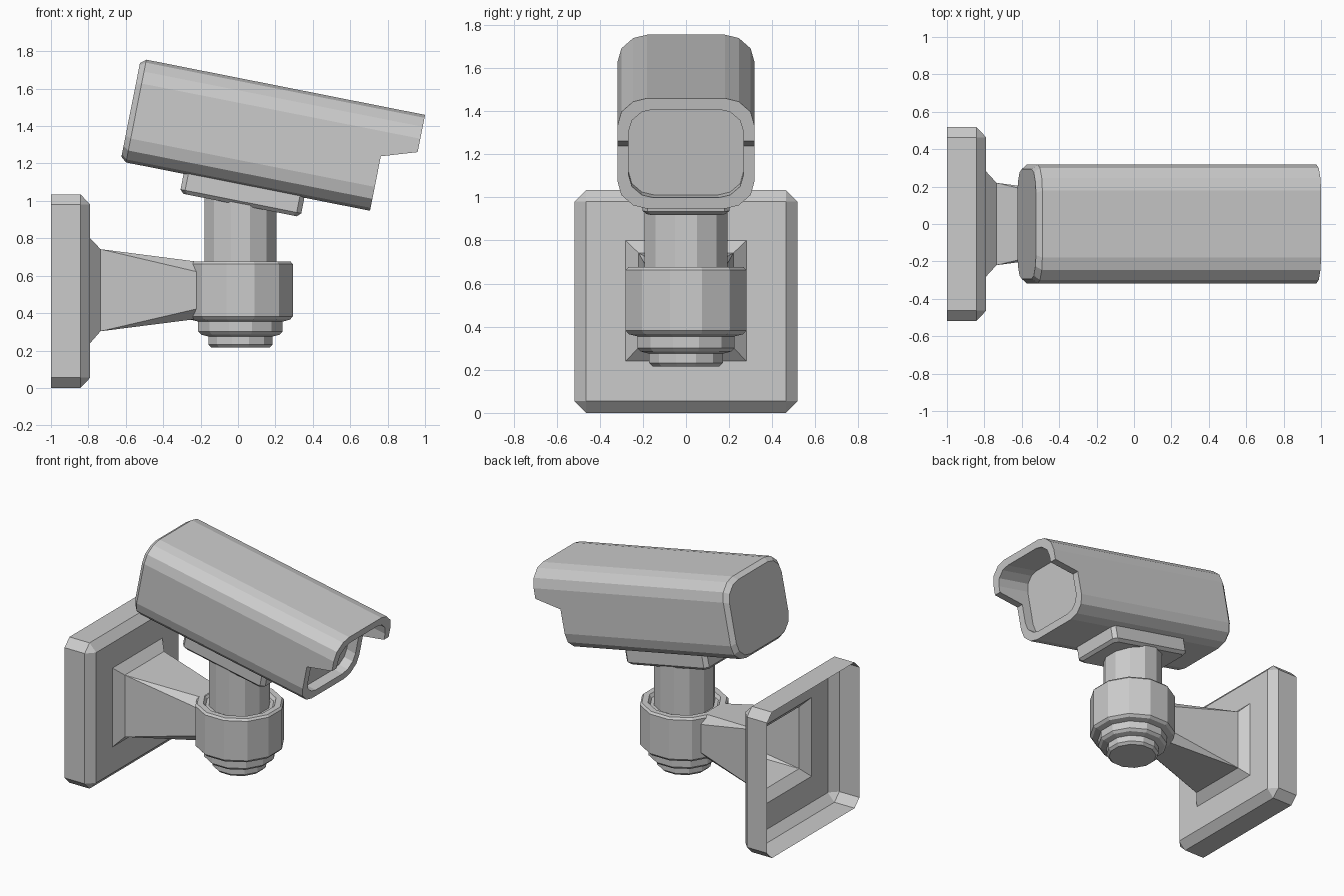
import bpy, bmesh, math

if "Cube" in bpy.data.objects:
    bpy.data.objects.remove(bpy.data.objects["Cube"])

TILT = math.radians(11.2)
S, C = math.sin(TILT), math.cos(TILT)


def tilted(u, y, v):
    """Camera-local (along, across, up) to world, pivoting at the top rear edge."""
    return (-0.49 + u * C + v * S, y, 1.755 - u * S + v * C)


def finish(bm, name):
    bmesh.ops.remove_doubles(bm, verts=bm.verts, dist=0.0005)
    bmesh.ops.recalc_face_normals(bm, faces=bm.faces)
    me = bpy.data.meshes.new(name)
    bm.to_mesh(me)
    bm.free()
    ob = bpy.data.objects.new(name, me)
    bpy.context.collection.objects.link(ob)
    return ob


def ring(bm, pts):
    return [bm.verts.new(p) for p in pts]


def bridge(bm, a, b, segs=None):
    n = len(a)
    for i in (range(n) if segs is None else segs):
        j = (i + 1) % n
        bm.faces.new((a[i], a[j], b[j], b[i]))


def loft(name, rings, cap_start=True, cap_end=True):
    bm = bmesh.new()
    rs = [ring(bm, r) for r in rings]
    for a, b in zip(rs, rs[1:]):
        bridge(bm, a, b)
    if cap_start:
        bm.faces.new(rs[0])
    if cap_end:
        bm.faces.new(rs[-1])
    return finish(bm, name)


# Camera housing: rounded section, recessed front plate and overhanging hood
corner = [(0.318, -0.13), (0.30, -0.065), (0.245, -0.016), (0.18, 0.0)]
low = [(y, -0.56 - v) for y, v in corner]
arch = [(0.318, -0.263)] + corner + [(-y, v) for y, v in corner[::-1]] + [(-0.318, -0.263)]
section = arch + [(-y, v) for y, v in low] + low[::-1]
NA, N = len(arch), len(section)


def sect(u, inset=0.0, end_v=-0.263, pts=section):
    out = []
    for i, (y, v) in enumerate(pts):
        v = end_v if i in (0, NA - 1) else -0.28 + (v + 0.28) * (1 - inset / 0.28)
        out.append(tilted(u, y * (1 - inset / 0.318), v))
    return out


bm = bmesh.new()
cap = ring(bm, sect(-0.03, 0.025))
back = ring(bm, sect(0.0))
front = ring(bm, sect(1.33))
front_in = ring(bm, sect(1.33, 0.052))
plate = ring(bm, sect(1.26, 0.052))
hood = ring(bm, sect(1.519, 0, -0.203, arch))
hood_in = ring(bm, sect(1.519, 0.052, -0.203, arch))
bm.faces.new(cap)
bridge(bm, cap, back)
bridge(bm, back, front)
bridge(bm, front, front_in, range(NA - 1, N))
bridge(bm, front, hood, []) 
for a, b in ((front[:NA], hood), (hood, hood_in), (hood_in, front_in[:NA])):
    bridge(bm, a, b, range(NA - 1))
for i in (0, NA - 1):
    bm.faces.new((front[i], hood[i], hood_in[i], front_in[i]))
bridge(bm, front_in, plate)
bm.faces.new(plate)
finish(bm, "camera_housing")


# Tilted mounting pad under the housing
def pad(v, d, c=0.025):
    u0, u1, h = 0.314 + d, 0.972 - d, 0.203 - d
    q = [(u0, h - c), (u0 + c, h), (u1 - c, h), (u1, h - c)]
    q += [(u, -y) for u, y in q[::-1]]
    return [tilted(u, y, v) for u, y in q]


loft("mounting_pad", [pad(-0.54, 0), pad(-0.645, 0), pad(-0.665, 0.02)])


# Twelve-sided turned parts; radii are given across the flats
def lathe(name, profile):
    rings = []
    for r, z in profile:
        R = r / math.cos(math.pi / 12)
        rings.append([(0.013 + R * math.cos(math.pi / 12 + k * math.pi / 6),
                       R * math.sin(math.pi / 12 + k * math.pi / 6), z) for k in range(12)])
    loft(name, rings)


lathe("post", [(0.192, 0.6), (0.192, 1.03)])
lathe("swivel_socket", [
    (0.155, 0.215), (0.172, 0.232), (0.172, 0.275), (0.21, 0.285), (0.226, 0.302),
    (0.226, 0.355), (0.265, 0.365), (0.28, 0.382), (0.28, 0.662), (0.268, 0.676),
    (0.23, 0.676), (0.215, 0.655), (0.18, 0.655)])


# Hollow wall plate flowing into the tapering arm, open at the wall
def cut_rect(x, hy, z0, z1, c=0.0):
    q = [(hy, z0 + c), (hy, z1 - c), (hy - c, z1), (c - hy, z1),
         (-hy, z1 - c), (-hy, z0 + c), (c - hy, z0), (hy - c, z0)]
    return [(x, y, z) for y, z in q]


def shell(name, rings):
    bm = bmesh.new()
    rs = [ring(bm, r) for r in rings]
    for a, b in zip(rs, rs[1:]):
        bridge(bm, a, b)
    bmesh.ops.dissolve_degenerate(bm, dist=0.0005, edges=bm.edges)
    return finish(bm, name)


shell("wall_bracket", [
    cut_rect(-1.0, 0.518, 0.0, 1.035, 0.055),
    cut_rect(-0.842, 0.518, 0.0, 1.035, 0.055),
    cut_rect(-0.79, 0.463, 0.055, 0.98),
    cut_rect(-0.79, 0.28, 0.24, 0.80),
    cut_rect(-0.735, 0.22, 0.303, 0.742),
    cut_rect(-0.21, 0.15, 0.37, 0.674, 0.055)])
